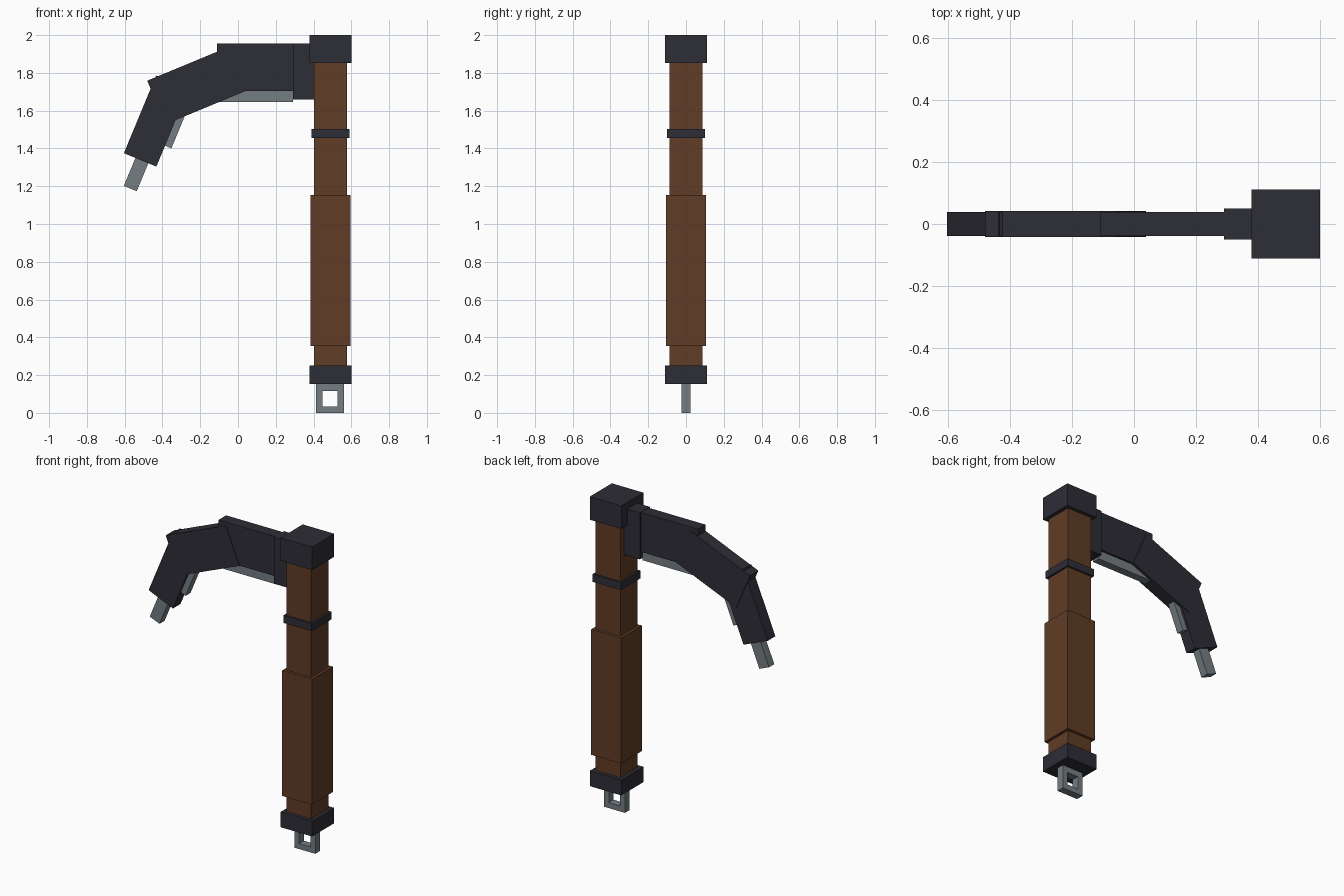
import bpy, bmesh, math
from mathutils import Matrix

cube = bpy.data.objects.get("Cube")
if cube:
    bpy.data.objects.remove(cube, do_unlink=True)


def material(name, rgb):
    m = bpy.data.materials.new(name)
    m.use_nodes = True
    m.diffuse_color = (*rgb, 1)
    bsdf = next(n for n in m.node_tree.nodes if n.type == 'BSDF_PRINCIPLED')
    bsdf.inputs["Base Color"].default_value = (*rgb, 1)
    return m


BROWN = material("brown wood", (0.117, 0.045, 0.018))
DARK = material("dark metal", (0.027, 0.026, 0.037))
GRAY = material("gray steel", (0.175, 0.205, 0.226))


def finish(name, bm, mat):
    bmesh.ops.recalc_face_normals(bm, faces=bm.faces)
    mesh = bpy.data.meshes.new(name)
    bm.to_mesh(mesh)
    bm.free()
    mesh.materials.append(mat)
    obj = bpy.data.objects.new(name, mesh)
    bpy.context.collection.objects.link(obj)
    return obj


def box(name, centre, size, mat, tilt=0):
    """Box of the given size; tilt in degrees lowers its -x end."""
    bm = bmesh.new()
    bmesh.ops.create_cube(bm, size=1, matrix=Matrix.Diagonal((*size, 1)))
    obj = finish(name, bm, mat)
    obj.location = centre
    obj.rotation_euler.y = -math.radians(tilt)
    return obj


def column(name, width, z0, z1, mat):
    """Square section of the handle between two heights."""
    return box(name, (0.49, 0, (z0 + z1) / 2), (width, width, z1 - z0), mat)


# Handle: shaft, grip, ring and end caps
column("shaft", 0.175, 0.20, 1.90, BROWN)
column("grip", 0.21, 0.353, 1.153, BROWN)
column("shaft_ring", 0.20, 1.456, 1.504, DARK)
column("top_cap", 0.222, 1.853, 2.0, DARK)
column("bottom_cap", 0.222, 0.154, 0.252, DARK)

# Square hanging loop with a hole through it
bm = bmesh.new()
corners = ((-1, -1), (1, -1), (1, 1), (-1, 1))
outer, inner = [
    [bm.verts.new((0.488 + sx * hw, -0.024, zc + sz * hh)) for sx, sz in corners]
    for hw, hh, zc in ((0.074, 0.08, 0.08), (0.04, 0.041, 0.076))]
for i in range(4):
    j = (i + 1) % 4
    bm.faces.new((outer[i], outer[j], inner[j], inner[i]))
front = bm.faces[:]
moved = bmesh.ops.extrude_face_region(bm, geom=front, use_keep_orig=True)["geom"]
bmesh.ops.translate(bm, vec=(0, 0.048, 0),
                    verts=[g for g in moved if isinstance(g, bmesh.types.BMVert)])
finish("hanging_loop", bm, GRAY)

# Bent arm, in three sections from the collar outwards
box("arm_collar", (0.36, 0, 1.808), (0.14, 0.10, 0.297), DARK)
box("arm_inner", (0.0925, 0, 1.829), (0.405, 0.076, 0.252), DARK)
box("arm_middle", (-0.221, 0, 1.731), (0.458, 0.084, 0.25), DARK, 22.5)
box("arm_outer", (-0.433, 0, 1.545), (0.445, 0.076, 0.186), DARK, 67.5)

# Steel strips under the arm and the tip
box("inner_strip", (0.0905, 0, 1.70), (0.399, 0.05, 0.11), GRAY)
box("outer_strip", (-0.336, 0, 1.537), (0.265, 0.05, 0.074), GRAY, 67.5)
box("arm_tip", (-0.532, 0, 1.28), (0.20, 0.052, 0.074), GRAY, 67.5)
